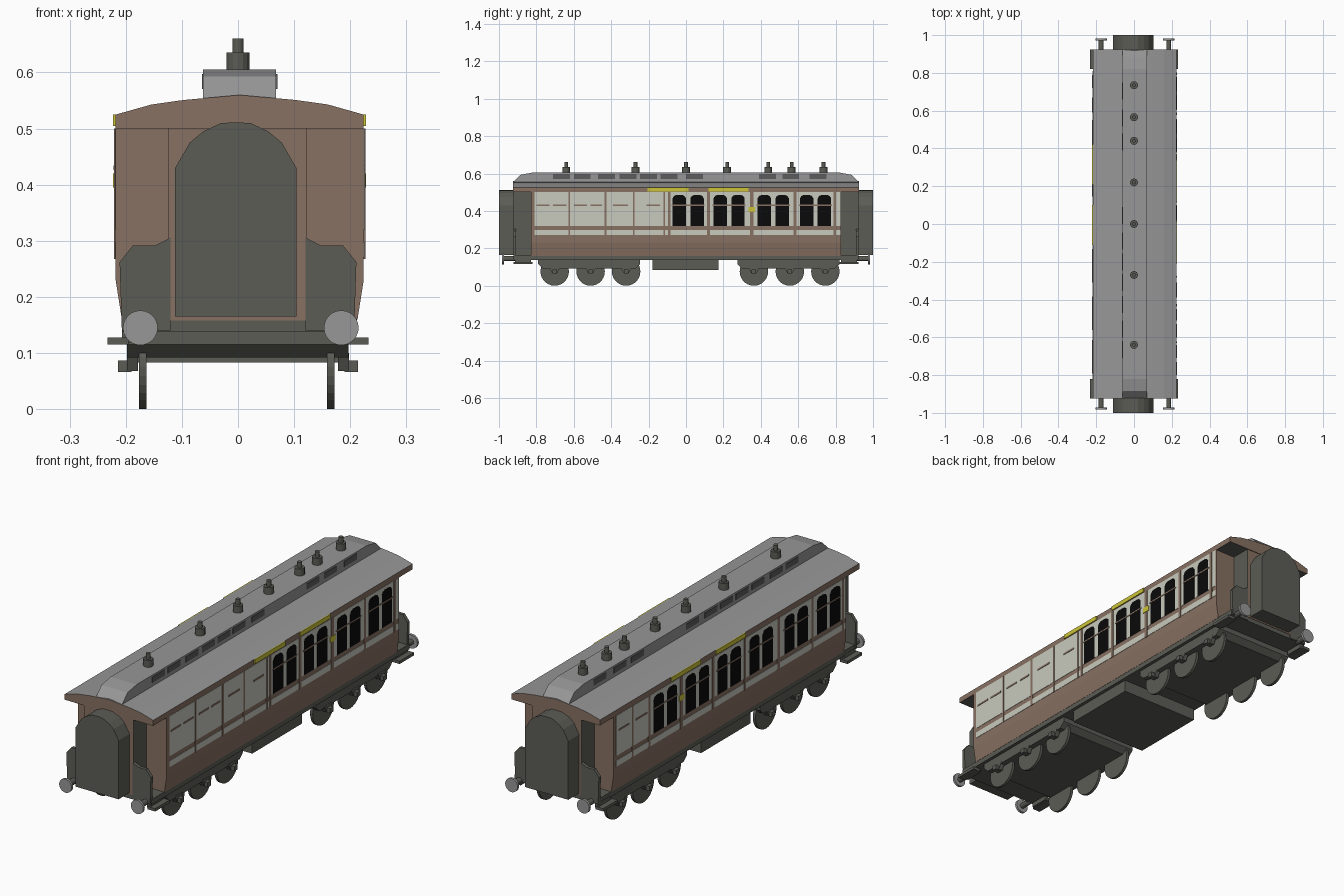
import bpy, bmesh, math
from mathutils import Vector

if "Cube" in bpy.data.objects:
    bpy.data.objects.remove(bpy.data.objects["Cube"])

def mat(name, r, g, b):
    m = bpy.data.materials.new(name)
    m.diffuse_color = [(c / 255 / 12.92 if c < 11 else ((c / 255 + 0.055) / 1.055) ** 2.4) for c in (r, g, b)] + [1]
    m.use_nodes = True
    m.node_tree.nodes["Principled BSDF"].inputs["Base Color"].default_value = m.diffuse_color
    return m

BROWN = mat("brown paint", 136, 113, 98)
CREAM = mat("cream paint", 200, 202, 190)
DARK = mat("dark grey", 92, 92, 86)
GREY = mat("roof grey", 151, 151, 151)
BLACK = mat("window black", 10, 10, 10)
YELLOW = mat("yellow board", 204, 196, 56)
VENT = mat("vent grey", 92, 92, 92)
CX = 0.003  # body centre line

def finish(name, bm, mats, rule=None):
    bmesh.ops.recalc_face_normals(bm, faces=bm.faces)
    me = bpy.data.meshes.new(name)
    for m in mats:
        me.materials.append(m)
    if rule:
        for f in bm.faces:
            f.normal_update()
            f.material_index = rule(f.normal, f.calc_center_median())
    bm.to_mesh(me)
    bm.free()
    ob = bpy.data.objects.new(name, me)
    bpy.context.collection.objects.link(ob)
    return ob

def add_prism(bm, pts, axis, a, b):
    # pts: (x,z) when axis is y, (y,z) when axis is x
    def co(p, t):
        return (p[0], t, p[1]) if axis == 'y' else (t, p[0], p[1])
    lo = [bm.verts.new(co(p, a)) for p in pts]
    hi = [bm.verts.new(co(p, b)) for p in pts]
    bm.faces.new(lo)
    bm.faces.new(hi[::-1])
    n = len(pts)
    for i in range(n):
        j = (i + 1) % n
        bm.faces.new((lo[i], hi[i], hi[j], lo[j]))

def prism(name, pts, axis, a, b, mats, rule=None):
    bm = bmesh.new()
    add_prism(bm, pts, axis, a, b)
    return finish(name, bm, mats, rule)

def rect(a0, a1, z0, z1):
    return [(a0, z0), (a1, z0), (a1, z1), (a0, z1)]

def box(name, x0, x1, y0, y1, z0, z1, m):
    return prism(name, rect(x0, x1, z0, z1), 'y', y0, y1, [m])

def disc(r, c, z, n=24):
    return [(c + r * math.cos(2 * math.pi * i / n), z + r * math.sin(2 * math.pi * i / n)) for i in range(n)]

def mirror_pts(half):
    return [(CX + x, z) for x, z in half] + [(CX - x, z) for x, z in reversed(half) if x > 0]

# --- body shell, tapering inward at the bottom
prism("body", mirror_pts([(0.21, 0.16), (0.221, 0.23), (0.221, 0.501)]), 'y', -0.83, 0.83, [BROWN])

# --- main roof: brown edges and ends, grey top, dark underside
def roof_rule(n, c):
    return 1 if n.z > 0.5 else (2 if n.z < -0.5 else 0)
prism("roof", mirror_pts([(0.221, 0.5), (0.221, 0.525), (0.157, 0.543), (0.1, 0.551), (0, 0.56)]),
      'y', -0.925, 0.925, [BROWN, GREY, DARK], roof_rule)

# --- raised roof with sloping ends
prism("raised_roof", [(-0.925, 0.553), (-0.885, 0.593), (-0.82, 0.605),
                      (0.82, 0.605), (0.885, 0.593), (0.925, 0.553)], 'x', CX - 0.065, CX + 0.065, [GREY])
bm = bmesh.new()
for y in (-0.71, -0.6, -0.47, -0.355, -0.245, -0.135, 0.0, 0.39, 0.515, 0.66):
    for s in (-1, 1):
        add_prism(bm, rect(y, y + 0.09, 0.571, 0.597), 'x', CX + s * 0.064, CX + s * 0.067)
finish("raised_roof_windows", bm, [VENT])

# --- roof lamps
bm = bmesh.new()
for y in (-0.64, -0.27, 0.0, 0.22, 0.44, 0.565, 0.735):
    for r, z0, z1 in ((0.021, 0.6, 0.636), (0.01, 0.63, 0.661)):
        ret = bmesh.ops.create_cone(bm, cap_ends=True, segments=14, radius1=r, radius2=r, depth=z1 - z0)
        bmesh.ops.translate(bm, verts=ret['verts'], vec=(0, y, (z0 + z1) / 2))
finish("roof_lamps", bm, [DARK])

# --- painted side panels, windows, beading and boards
def window(y):
    w, z0, z1 = 0.072, 0.319, 0.485
    return [(y, z0), (y + w, z0), (y + w, z1 - 0.018), (y + w - 0.008, z1 - 0.005), (y + w - 0.02, z1),
            (y + 0.02, z1), (y + 0.008, z1 - 0.005), (y, z1 - 0.018)]

def side(tag, s, y0, y1, pairs, pillars, dashes, boards, patch):
    x = CX + s * 0.2205
    def plates(name, shapes, t, m):
        bm = bmesh.new()
        for sh in shapes:
            add_prism(bm, sh, 'x', x, x + s * t)
        finish(tag + name, bm, [m])
    plates("_cream_panels", [rect(y0, y1, 0.319, 0.5), rect(y0, y1, 0.27, 0.298)], 0.002, CREAM)
    plates("_windows", [window(p + d) for p in pairs for d in (0, 0.095)], 0.003, BLACK)
    plates("_pillars", [rect(p - w / 2, p + w / 2, 0.268, 0.5) for p, w in pillars], 0.0035, BROWN)
    plates("_beading", [rect(a, b, 0.426, 0.434) for a, b in dashes] +
           [rect(p - 0.005, p + 0.172, 0.427, 0.433) for p in pairs], 0.004, BROWN)
    plates("_boards", [rect(a, b, 0.505, 0.525) for a, b in boards] +
           [rect(patch, patch + 0.035, 0.395, 0.42)], 0.005, YELLOW)

side("right", 1, -0.81, 0.825, (-0.072, 0.147, 0.383, 0.609),
     ((-0.625, 0.008), (-0.43, 0.012), (-0.28, 0.008), (-0.115, 0.008), (-0.09, 0.012), (0.12, 0.014),
      (0.352, 0.018), (0.583, 0.014), (0.795, 0.014)),
     ((-0.8, -0.73), (-0.71, -0.64), (-0.6, -0.53), (-0.51, -0.45), (-0.39, -0.31), (-0.21, -0.14)),
     ((-0.206, 0.013), (0.12, 0.335)), 0.335)
side("left", -1, -0.825, 0.81, (-0.787, -0.555, -0.305, -0.077, 0.15, 0.378),
     ((-0.805, 0.014), (-0.588, 0.014), (-0.347, 0.018), (-0.107, 0.014), (0.12, 0.014), (0.347, 0.018),
      (0.575, 0.014), (0.695, 0.01)),
     ((0.59, 0.67), (0.72, 0.79)),
     ((-0.11, 0.1), (0.21, 0.42)), 0.33)

# --- floor and underframe
box("floor", CX - 0.209, CX + 0.209, -0.92, 0.92, 0.138, 0.162, DARK)
box("equipment_box", -0.197, 0.197, -0.18, 0.174, 0.083, 0.14, DARK)

# --- both ends
for e, tag in ((-1, "front"), (1, "back")):
    def ebox(name, x0, x1, y0, y1, z0, z1, m):
        box(tag + name, x0, x1, e * y0, e * y1, z0, z1, m)
    # corridor: brown end wall, dark sides
    prism(tag + "_corridor", rect(CX - 0.127, CX + 0.12, 0.158, 0.502), 'y', e * 0.82, e * 0.922,
          [DARK, BROWN], lambda n, c: 1 if abs(n.y) > 0.5 else 0)
    # arched gangway bellows
    half = [(0.108, 0.165), (0.108, 0.43), (0.082, 0.475), (0.058, 0.495), (0.026, 0.51), (0, 0.511)]
    pts = [(x - 0.004, z) for x, z in half] + [(-x - 0.004, z) for x, z in reversed(half) if x > 0]
    prism(tag + "_gangway", pts, 'y', e * 0.915, e * 1.0, [DARK])
    for s, sn in ((-1, "_left"), (1, "_right")):
        # stepped platform gate
        gate = [(0.12, 0.14), (0.207, 0.14), (0.211, 0.262), (0.187, 0.292), (0.147, 0.292), (0.12, 0.306)]
        prism(tag + sn + "_gate", [(CX - 0.003 + s * x, z) for x, z in gate], 'y', e * 0.908, e * 0.923, [DARK])
        # footstep
        xs = sorted((s * 0.195, s * 0.233))
        ebox(sn + "_step", xs[0], xs[1], 0.82, 0.923, 0.115, 0.128, DARK)
        xs = sorted((s * 0.185, s * 0.207))
        ebox(sn + "_step_bracket", xs[0], xs[1], 0.83, 0.915, 0.118, 0.145, DARK)
        # buffer shank and head
        bx = CX + 0.002 + s * 0.179
        prism(tag + sn + "_buffer_shank", disc(0.013, bx, 0.145, 12), 'y', e * 0.91, e * 0.975, [DARK])
        prism(tag + sn + "_buffer_head", disc(0.031, bx, 0.145), 'y', e * 0.972, e * 0.983, [GREY])

# --- six-wheel bogies
for yc, tag in ((-0.51, "front"), (0.555, "back")):
    a, b = yc - 0.28, yc + 0.265
    prism(tag + "_bogie_frame", [(a, 0.14), (a, 0.115), (a + 0.025, 0.092), (b - 0.025, 0.092),
                                 (b, 0.115), (b, 0.14)], 'x', -0.198, 0.197, [DARK])
    wheels, axle = bmesh.new(), bmesh.new()
    for d in (-0.192, 0, 0.19):
        y = yc + d
        for s in (-1, 1):
            add_prism(wheels, disc(0.076, y, 0.076, 28), 'x', -0.002 + s * 0.161, -0.002 + s * 0.174)
            add_prism(axle, [(y - 0.03, 0.1), (y - 0.014, 0.068), (y + 0.014, 0.068), (y + 0.03, 0.1)],
                      'x', s * 0.178, s * 0.198)
            add_prism(axle, rect(y - 0.012, y + 0.012, 0.066, 0.087), 'x', s * 0.19, s * 0.214)
    finish(tag + "_wheels", wheels, [DARK])
    finish(tag + "_axle_boxes", axle, [DARK])
